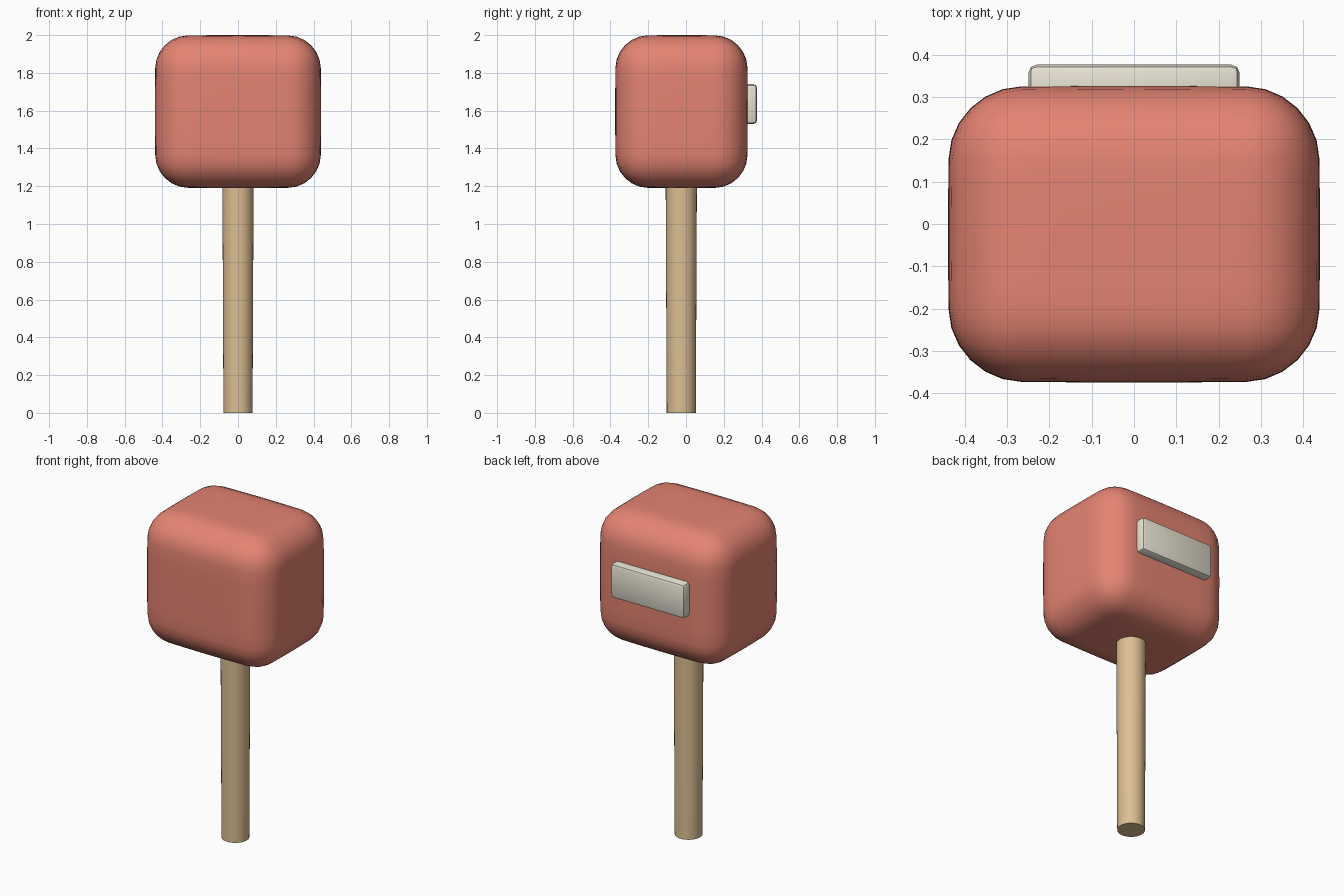
import bpy, bmesh
from mathutils import Vector

if "Cube" in bpy.data.objects:
    bpy.data.objects.remove(bpy.data.objects["Cube"])


def finish(bm, name, color, angle=None):
    me = bpy.data.meshes.new(name)
    bm.to_mesh(me)
    bm.free()
    ob = bpy.data.objects.new(name, me)
    bpy.context.collection.objects.link(ob)
    mat = bpy.data.materials.new(name + "_color")
    mat.diffuse_color = (*color, 1)
    mat.use_nodes = True
    mat.node_tree.nodes["Principled BSDF"].inputs["Base Color"].default_value = mat.diffuse_color
    me.materials.append(mat)
    bpy.ops.object.select_all(action='DESELECT')
    ob.select_set(True)
    bpy.context.view_layer.objects.active = ob
    bpy.ops.object.shade_smooth_by_angle(angle=angle or 0.7)
    return ob


def rounded_box(name, lo, hi, radius, segments, color, bulge=0.0):
    lo, hi = Vector(lo), Vector(hi)
    mid, half = (lo + hi) / 2, (hi - lo) / 2
    bm = bmesh.new()
    bmesh.ops.create_cube(bm, size=2)
    for v in bm.verts:
        v.co = v.co * half
    bmesh.ops.bevel(bm, geom=bm.edges[:], offset=radius, segments=segments,
                    profile=0.5, affect='EDGES')
    # extra cuts across the flat sides so they can swell gently
    if bulge:
        long_edges = [e for e in bm.edges if e.calc_length() > radius]
        bmesh.ops.subdivide_edges(bm, edges=long_edges, cuts=5, use_grid_fill=True)
    for v in bm.verts:
        n = [v.co[i] / half[i] for i in range(3)]
        s = [1 - bulge * (n[(i + 1) % 3] ** 2 + n[(i + 2) % 3] ** 2) for i in range(3)]
        v.co = Vector([v.co[i] * s[i] for i in range(3)]) + mid
    return finish(bm, name, color)


# Soft rounded block head
rounded_box("mallet_head", (-0.44, -0.375, 1.19), (0.44, 0.327, 2.0),
            0.17, 6, (0.78, 0.23, 0.17), bulge=0.012)

# Pale plate on the back of the head
rounded_box("back_plate", (-0.25, 0.28, 1.53), (0.25, 0.377, 1.74),
            0.02, 2, (0.80, 0.76, 0.65))

# Slightly tapered round handle
bm = bmesh.new()
bmesh.ops.create_cone(bm, cap_ends=True, segments=32, radius1=0.077,
                      radius2=0.083, depth=1.3)
bmesh.ops.translate(bm, verts=bm.verts[:], vec=(0, -0.025, 0.65))
finish(bm, "handle", (0.72, 0.52, 0.29))
